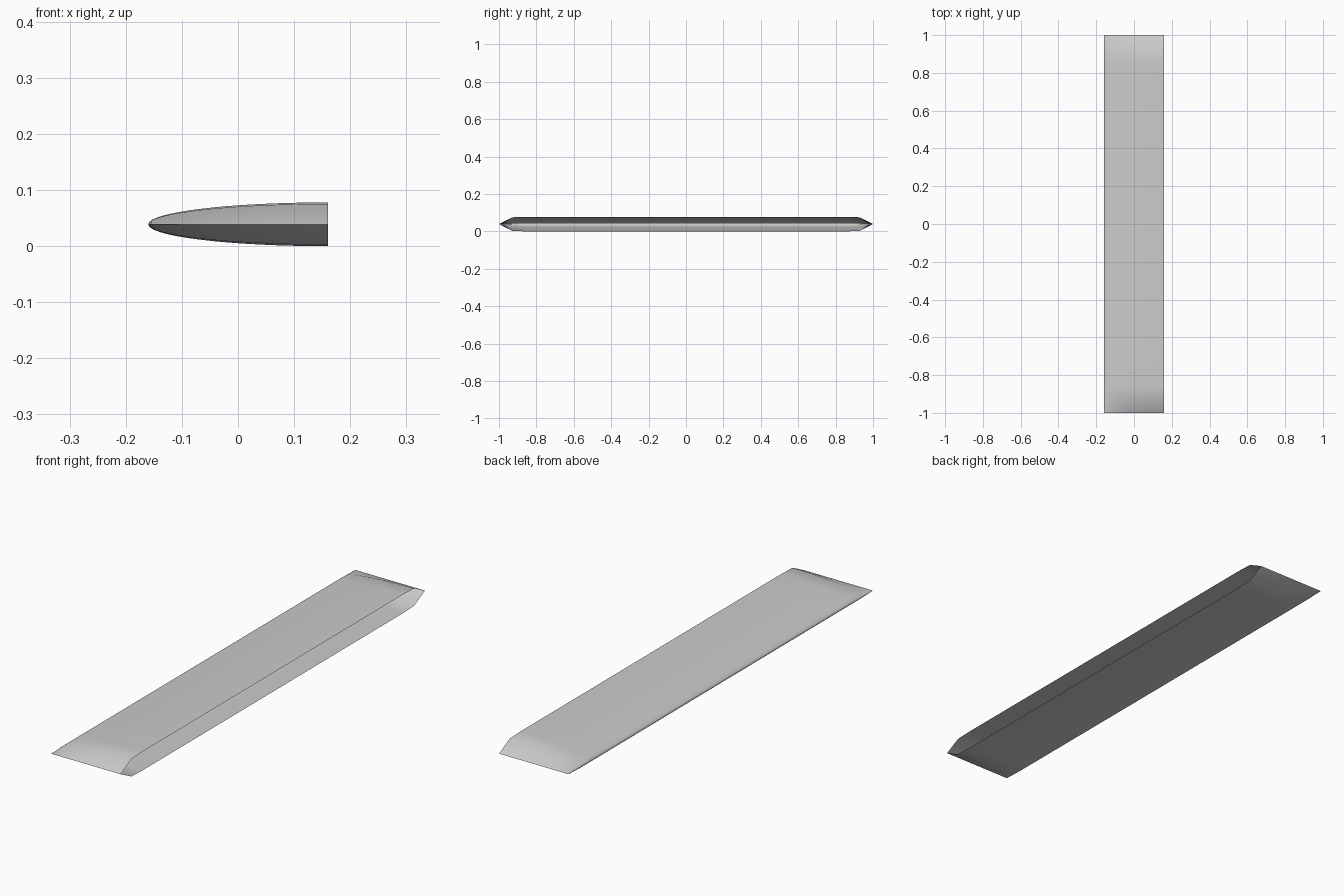
import bpy, bmesh, math

if "Cube" in bpy.data.objects:
    bpy.data.objects.remove(bpy.data.objects["Cube"])

WIDTH, HALF_H, SEGS = 0.32, 0.039, 32

# Lengthwise stations: (y, thickness factor), pinched flat at both ends
half = [(0.857, 1.0), (0.929, 0.93), (1.0, 0.0)]
stations = [(-y, f) for y, f in reversed(half)]
stations += [(-0.857 + 1.714 * i / 12, 1.0) for i in range(1, 12)]
stations += half

# Half-ellipse shell, open along the +x side
bm = bmesh.new()
rings = []
for y, f in stations:
    ring = []
    for i in range(SEGS + 1):
        a = math.pi * (0.5 + i / SEGS)
        ring.append(bm.verts.new((WIDTH / 2 + WIDTH * math.cos(a), y,
                                  HALF_H + f * HALF_H * math.sin(a))))
    rings.append(ring)
for r0, r1 in zip(rings, rings[1:]):
    for i in range(SEGS):
        bm.faces.new((r0[i], r1[i], r1[i + 1], r0[i + 1]))

# Make the outside face outward (top faces up)
bm.normal_update()
if sum(f.normal.z * (f.calc_center_median().z - HALF_H) for f in bm.faces) < 0:
    bmesh.ops.reverse_faces(bm, faces=bm.faces[:])

mesh = bpy.data.meshes.new("curved_shell")
bm.to_mesh(mesh)
bm.free()
shell = bpy.data.objects.new("curved_shell", mesh)
bpy.context.collection.objects.link(shell)
for p in mesh.polygons:
    p.use_smooth = True
